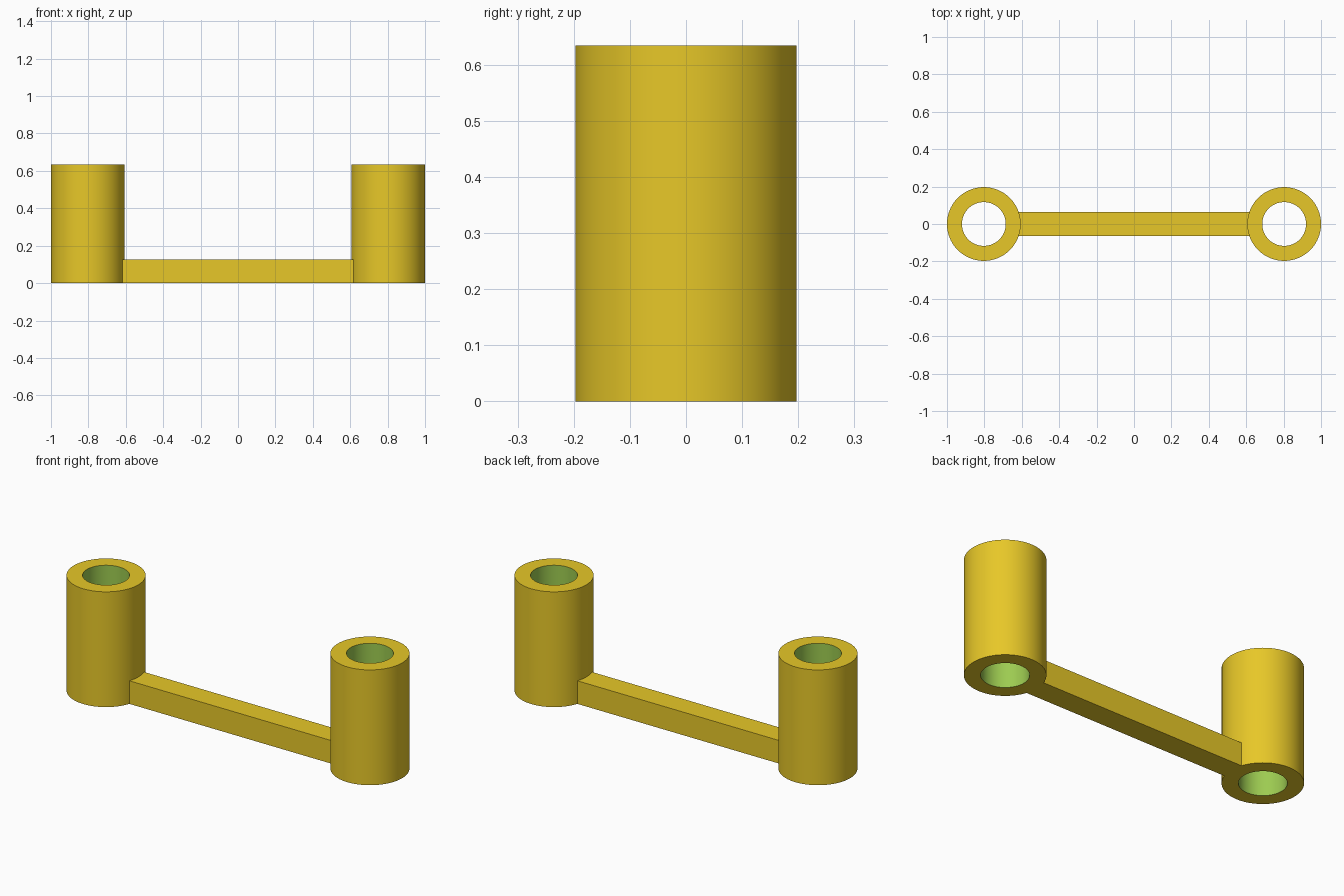
import bpy
import math

old = bpy.data.objects.get("Cube")
if old:
    bpy.data.objects.remove(old, do_unlink=True)

POST_X, POST_R, BORE_R, HEIGHT = 0.803, 0.197, 0.117, 0.634
BAR = 0.127  # square section of the connecting bar
SEGMENTS = 96


def make_material(name, colour):
    mat = bpy.data.materials.new(name)
    mat.use_nodes = True
    mat.diffuse_color = colour
    mat.node_tree.nodes["Principled BSDF"].inputs["Base Color"].default_value = colour
    return mat


def cylinder(name, x, radius, z_low, z_high, mat):
    bpy.ops.mesh.primitive_cylinder_add(
        vertices=SEGMENTS, radius=radius, depth=z_high - z_low,
        location=(x, 0, (z_low + z_high) / 2))
    obj = bpy.context.object
    obj.name = name
    obj.data.materials.append(mat)
    return obj


def combine(target, tool, operation):
    """Apply a boolean to the target, then drop the tool."""
    mod = target.modifiers.new(operation.title(), "BOOLEAN")
    mod.operation = operation
    mod.object = tool
    mod.solver = "EXACT"
    mod.material_mode = "TRANSFER"
    bpy.context.view_layer.objects.active = target
    bpy.ops.object.modifier_apply(modifier=mod.name)
    bpy.data.objects.remove(tool, do_unlink=True)


yellow = make_material("warm yellow", (0.947, 0.680, 0.025, 1))
green = make_material("bore green", (0.337, 0.597, 0.082, 1))

# Connecting bar, its ends buried in the post walls
bpy.ops.mesh.primitive_cube_add(size=1, location=(0, 0, BAR / 2))
bracket = bpy.context.object
bracket.name = "double_post_bracket"
bracket.scale = (2 * (POST_X - (POST_R + BORE_R) / 2), BAR, BAR)
bpy.ops.object.transform_apply(location=True, rotation=False, scale=True)
bracket.data.materials.append(yellow)

# Hollow post at each end
for side in (-1, 1):
    post = cylinder("post", side * POST_X, POST_R, 0, HEIGHT, yellow)
    combine(bracket, post, "UNION")
    bore = cylinder("bore_cutter", side * POST_X, BORE_R, -0.1, HEIGHT + 0.1, green)
    combine(bracket, bore, "DIFFERENCE")

bpy.ops.object.select_all(action="DESELECT")
bracket.select_set(True)
bpy.context.view_layer.objects.active = bracket
bpy.ops.object.shade_smooth_by_angle(angle=math.radians(30))
